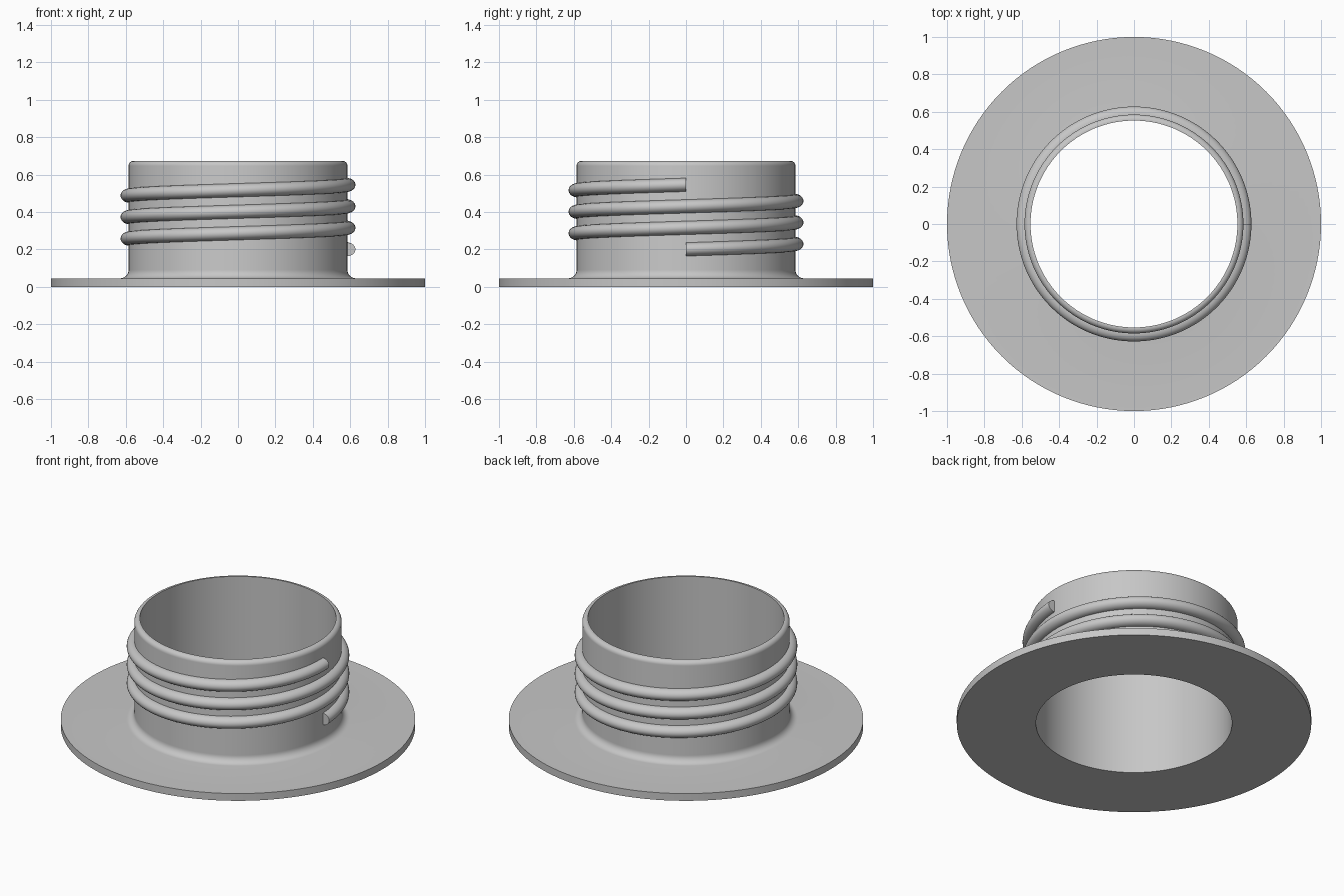
import bpy, bmesh, math

cube = bpy.data.objects.get("Cube")
if cube:
    bpy.data.objects.remove(cube, do_unlink=True)

SEGMENTS = 128
BORE, WALL, FLANGE = 0.553, 0.585, 1.0
PLATE, TOP = 0.045, 0.673
FILLET, RIM = 0.045, 0.027
START, PITCH, TURNS = 0.2, 0.115, 3

grey = bpy.data.materials.new("light_grey")
grey.use_nodes = True
grey.diffuse_color = (0.57, 0.57, 0.57, 1)
grey.node_tree.nodes["Principled BSDF"].inputs["Base Color"].default_value = grey.diffuse_color


def arc(cr, cz, radius, a0, a1, steps=8):
    """Points of an arc in the (radius, height) plane, angles in degrees."""
    angles = [math.radians(a0 + (a1 - a0) * i / steps) for i in range(steps + 1)]
    return [(cr + radius * math.cos(a), cz + radius * math.sin(a)) for a in angles]


def sweep(name, profile, turns, start, pitch, closed):
    """Carry a closed profile around the z axis, rising by pitch per turn."""
    bm = bmesh.new()
    count = int(SEGMENTS * turns)
    rings = []
    for i in range(count if closed else count + 1):
        a = math.tau * i / SEGMENTS
        z0 = start + pitch * i / SEGMENTS
        rings.append([bm.verts.new((r * math.cos(a), r * math.sin(a), z0 + z))
                      for r, z in profile])
    n = len(profile)
    for i in range(count):
        a, b = rings[i], rings[(i + 1) % len(rings)]
        for j in range(n):
            k = (j + 1) % n
            bm.faces.new((a[j], b[j], b[k], a[k]))
    if not closed:
        bm.faces.new(rings[0])
        bm.faces.new(rings[-1][::-1])
    bmesh.ops.recalc_face_normals(bm, faces=bm.faces)
    mesh = bpy.data.meshes.new(name)
    bm.to_mesh(mesh)
    bm.free()
    mesh.materials.append(grey)
    obj = bpy.data.objects.new(name, mesh)
    bpy.context.collection.objects.link(obj)
    bpy.ops.object.select_all(action="DESELECT")
    obj.select_set(True)
    bpy.context.view_layer.objects.active = obj
    bpy.ops.object.shade_smooth_by_angle(angle=math.radians(35))
    return obj


# Flange plate and hollow neck, with a base fillet and rounded rim
body = [(BORE, 0), (FLANGE, 0), (FLANGE, PLATE)]
body += arc(WALL + FILLET, PLATE + FILLET, FILLET, 270, 180)
body += arc(WALL - RIM, TOP - RIM, RIM, 0, 90)
body += [(BORE, TOP)]
sweep("flanged_neck", body, 1, 0, 0, True)

# Helical thread with a rounded crest, rooted slightly inside the wall
crest = [(WALL + 0.043 * math.cos(t), 0.036 * math.sin(t))
         for t in (math.pi * (i / 12 - 0.5) for i in range(13))]
thread = [(WALL - 0.01, -0.036)] + crest + [(WALL - 0.01, 0.036)]
sweep("screw_thread", thread, TURNS, START, PITCH, False)
